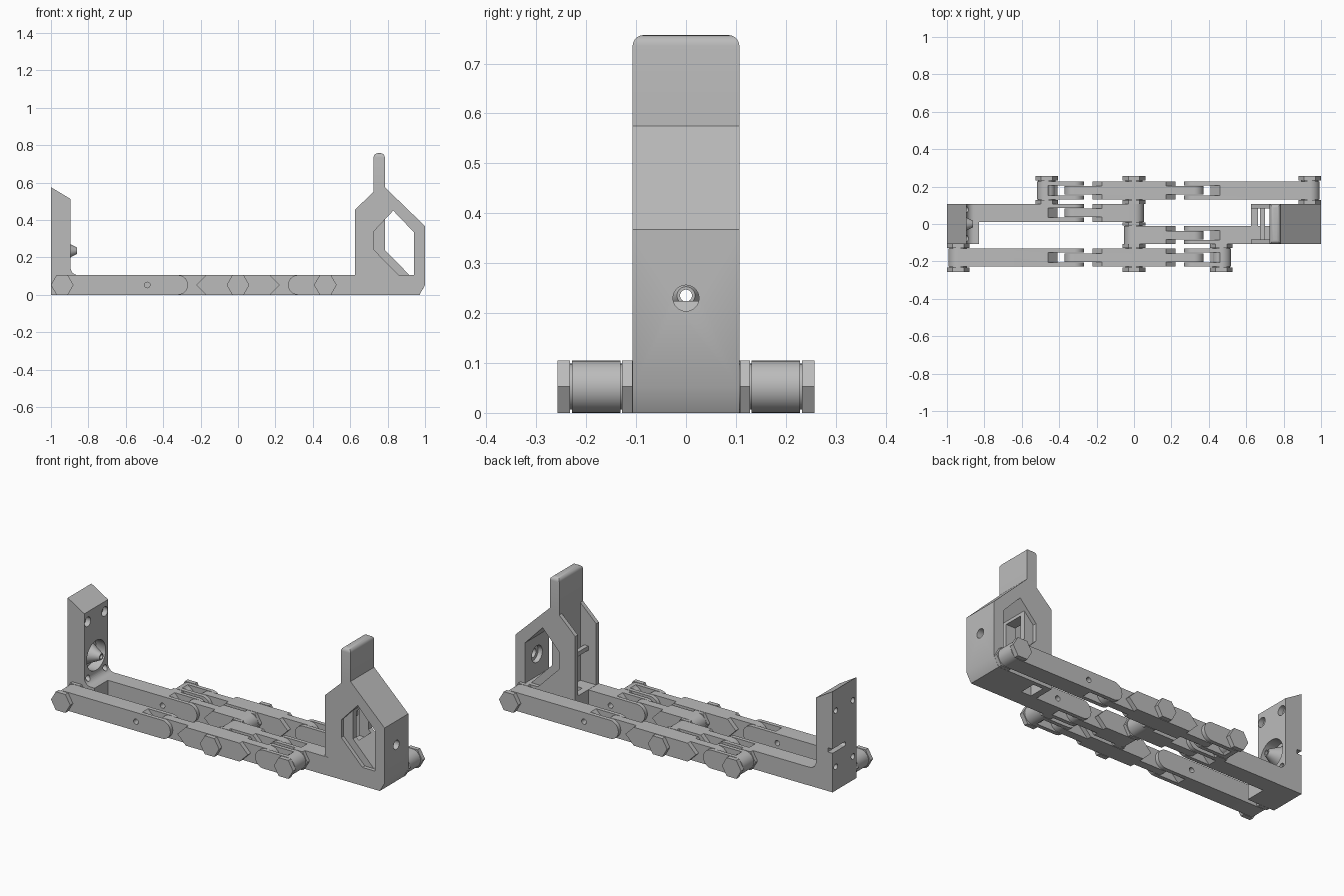
import bpy, bmesh
from math import sin, cos, pi, radians
from mathutils import Matrix

cube = bpy.data.objects.get("Cube")
if cube:
    bpy.data.objects.remove(cube)

GREY = bpy.data.materials.new("plain grey")
GREY.use_nodes = True
GREY.diffuse_color = (0.5, 0.5, 0.5, 1)
GREY.node_tree.nodes["Principled BSDF"].inputs["Base Color"].default_value = (0.5, 0.5, 0.5, 1)

R = 0.0525          # half the height of an arm
HINGE = 0.32        # distance of the folding hinges from the middle
PIVOT = 0.467       # bolted joints
END = 0.94


def finish(name, bm):
    bmesh.ops.recalc_face_normals(bm, faces=bm.faces)
    mesh = bpy.data.meshes.new(name)
    bm.to_mesh(mesh)
    bm.free()
    mesh.materials.append(GREY)
    ob = bpy.data.objects.new(name, mesh)
    bpy.context.collection.objects.link(ob)
    return ob


def prism(name, *slabs, s=1):
    """Extrude (x, z) outlines along y; s=-1 turns the part half round z."""
    bm = bmesh.new()
    for pts, y0, y1 in slabs:
        face = bm.faces.new([bm.verts.new((s * x, s * y0, z)) for x, z in pts])
        new = bmesh.ops.extrude_face_region(bm, geom=[face])["geom"]
        verts = [v for v in new if isinstance(v, bmesh.types.BMVert)]
        bmesh.ops.translate(bm, verts=verts, vec=(0, s * (y1 - y0), 0))
    return finish(name, bm)


def rod_x(name, x0, x1, r0, r1, y, z):
    bm = bmesh.new()
    place = Matrix.Translation(((x0 + x1) / 2, y, z)) @ Matrix.Rotation(pi / 2, 4, 'Y')
    bmesh.ops.create_cone(bm, cap_ends=True, segments=32, radius1=r0, radius2=r1,
                          depth=x1 - x0, matrix=place)
    return finish(name, bm)


def box(name, x0, x1, y0, y1, z0, z1):
    return prism(name, ([(x0, z0), (x1, z0), (x1, z1), (x0, z1)], y0, y1))


def cut(ob, *cutters):
    for c in cutters:
        c.hide_render = True
        mod = ob.modifiers.new("cut", 'BOOLEAN')
        mod.operation, mod.solver, mod.object = 'DIFFERENCE', 'EXACT', c
    bake(ob)
    for c in cutters:
        bpy.data.objects.remove(c)


def bake(ob):
    bpy.context.view_layer.update()
    graph = bpy.context.evaluated_depsgraph_get()
    mesh = bpy.data.meshes.new_from_object(ob.evaluated_get(graph))
    ob.modifiers.clear()
    ob.data = mesh


def arc(x, z, r, a0, a1, n=16):
    return [(x + r * cos(radians(a0 + (a1 - a0) * i / n)),
             z + r * sin(radians(a0 + (a1 - a0) * i / n))) for i in range(n + 1)]


def circle(x, r, n=32):
    return [(x + r * cos(2 * pi * i / n), R + r * sin(2 * pi * i / n)) for i in range(n)]


def left_end(x, kind):
    if kind == "round":
        return arc(x, R, R, 90, 270)
    if kind == "point":
        return [(x, 2 * R), (x - R, R), (x, 0)]
    return [(x, 2 * R), (x, 0)]


def outline(x0, kind0, x1, kind1):
    right = [(-x, z) for x, z in reversed(left_end(-x1, kind1))]
    return left_end(x0, kind0) + right


def fork(name, x0, kind0, y0, y1, s, hole=True):
    """Link ending in a slotted round fork at the hinge on its right."""
    mid = (y0 + y1) / 2
    ob = prism(name, (outline(x0, kind0, -HINGE, "round"), y0, y1), s=s)
    slot = [(-0.46, -0.01), (-0.46, 0), (-0.41, R), (-0.46, 2 * R), (-0.46, 0.12),
            (-0.2, 0.12), (-0.2, -0.01)]
    cutters = [prism("slot", (slot, mid - 0.026, mid + 0.026), s=s)]
    if hole:
        cutters.append(prism("pin_hole", (circle(-0.485, 0.015, 16), y0 - 0.01, y1 + 0.01), s=s))
    cut(ob, *cutters)


def tongue_link(name, x1, kind1, tongue1, y0, y1, s):
    """Middle link: pointed shoulders each side of a round tongue."""
    mid = (y0 + y1) / 2
    body = outline(-0.17, "point", x1, kind1)
    core = outline(-HINGE, "round", tongue1, "round")
    a, b = mid - 0.023, mid + 0.023
    prism(name, (body, y0, a), (core, a, b), (body, b, y1), s=s)


def bolt(name, x, s):
    prism(name, (circle(x, 0.0606, 6), -0.257, -0.232), (circle(x, 0.046), -0.24, -0.10),
          (circle(x, 0.0606, 6), -0.128, -0.108), s=s)


# Folding arms: each front or left part is repeated half a turn round
for s, outer, inner in ((1, "front", "left"), (-1, "back", "right")):
    y0, y1 = -0.228, -0.131
    fork(outer + "_arm_long_link", -END, "round", y0, y1, s)
    tongue_link(outer + "_arm_middle_link", 0.17, "point", HINGE, y0, y1, s)
    fork(outer + "_arm_short_link", -PIVOT, "round", -y1, -y0, -s, hole=False)
    fork(inner + "_inner_long_link", -0.84 if s == 1 else -0.65, "flat", 0.012, 0.108, s)
    tongue_link(inner + "_inner_end_link", 0, "round", 0, 0.012, 0.108, s)
    for label, x in (("end", -END), ("middle", 0), ("joint", PIVOT)):
        bolt(f"{outer}_{label}_bolt", x, s)
prism("centre_spacer", (circle(0, 0.0606, 6), -0.009, 0.009), (circle(0, 0.046), -0.02, 0.02))

# Low upright with a nozzle in a round recess
W = 0.107
side = [(-1, 0), (-0.83, 0), (-0.83, 0.105)] + arc(-0.855, 0.145, 0.04, 270, 180, 8) \
    + [(-0.895, 0.512), (-1, 0.575)]
upright = prism("low_upright", (side, -W, W))
cutters = [rod_x("recess", -0.955, -0.80, 0.085, 0.085, 0, 0.235),
           rod_x("bore", -1.1, -0.8, 0.012, 0.012, 0, 0.235),
           box("wire_channel", -1.1, -0.97, 0, 0.2, 0.223, 0.247)]
for y in (-0.077, 0.077):
    for z in (0.135, 0.455):
        cutters.append(rod_x("screw_hole", -1.1, -0.8, 0.016, 0.016, y, z))
    cutters.append(rod_x("screw_sink", -0.925, -0.8, 0.027, 0.027, y, 0.455))
cut(upright, *cutters)
nozzle = rod_x("nozzle", -0.957, -0.862, 0.066, 0.018, 0, 0.235)
cut(nozzle, rod_x("bore", -1.1, -0.8, 0.012, 0.012, 0, 0.235))

# Tall upright: open frame with side windows and a hollow inner side
frame = [(0.625, 0), (0.97, 0), (1, 0.052), (1, 0.367), (0.785, 0.575),
         (0.725, 0.575), (0.725, 0.55), (0.625, 0.455)]
window = [(0.727, 0.24), (0.86, 0.105), (0.94, 0.105), (0.94, 0.335), (0.83, 0.45), (0.727, 0.34)]
clear = [(0.785, 0.24), (0.917, 0.105), (0.94, 0.105), (0.94, 0.335), (0.83, 0.45), (0.785, 0.402)]
tall = prism("tall_upright", (frame, -W, W))
cut(tall,
    prism("front_window", (window, -0.2, -0.085)),
    prism("back_window", (window, 0.085, 0.2)),
    prism("through_window", (clear, -0.2, 0.2)),
    box("hollow", 0.5, 0.725, -0.083, 0.083, 0.106, 0.8),
    box("floor_opening", 0.662, 0.724, -0.01, 0.083, -0.1, 0.2),
    box("wall_opening", 0.7, 0.80, -0.055, 0.055, 0.19, 0.385),
    rod_x("outer_hole", 0.9, 1.1, 0.026, 0.026, 0, 0.23),
    rod_x("hole_sink", 0.92, 0.965, 0.05, 0.045, 0, 0.23))
box("hollow_crossbar", 0.675, 0.70, -0.09, 0.09, 0.29, 0.315)

# Rounded tab on top
tab = box("top_tab", 0.725, 0.785, -W, W, 0.56, 0.757)
bm = bmesh.new()
bm.from_mesh(tab.data)
top_edges = [e for e in bm.edges if max(v.co.z for v in e.verts) > 0.75
             and min(v.co.z for v in e.verts) > 0.75]
bmesh.ops.bevel(bm, geom=top_edges, offset=0.022, segments=5, profile=0.5, affect='EDGES')
bm.to_mesh(tab.data)
bm.free()

# Smooth the round surfaces and keep the hard edges
bpy.ops.object.select_all(action='DESELECT')
for ob in bpy.context.scene.objects:
    if ob.type == 'MESH':
        ob.select_set(True)
        bpy.context.view_layer.objects.active = ob
bpy.ops.object.shade_smooth_by_angle(angle=radians(30))
